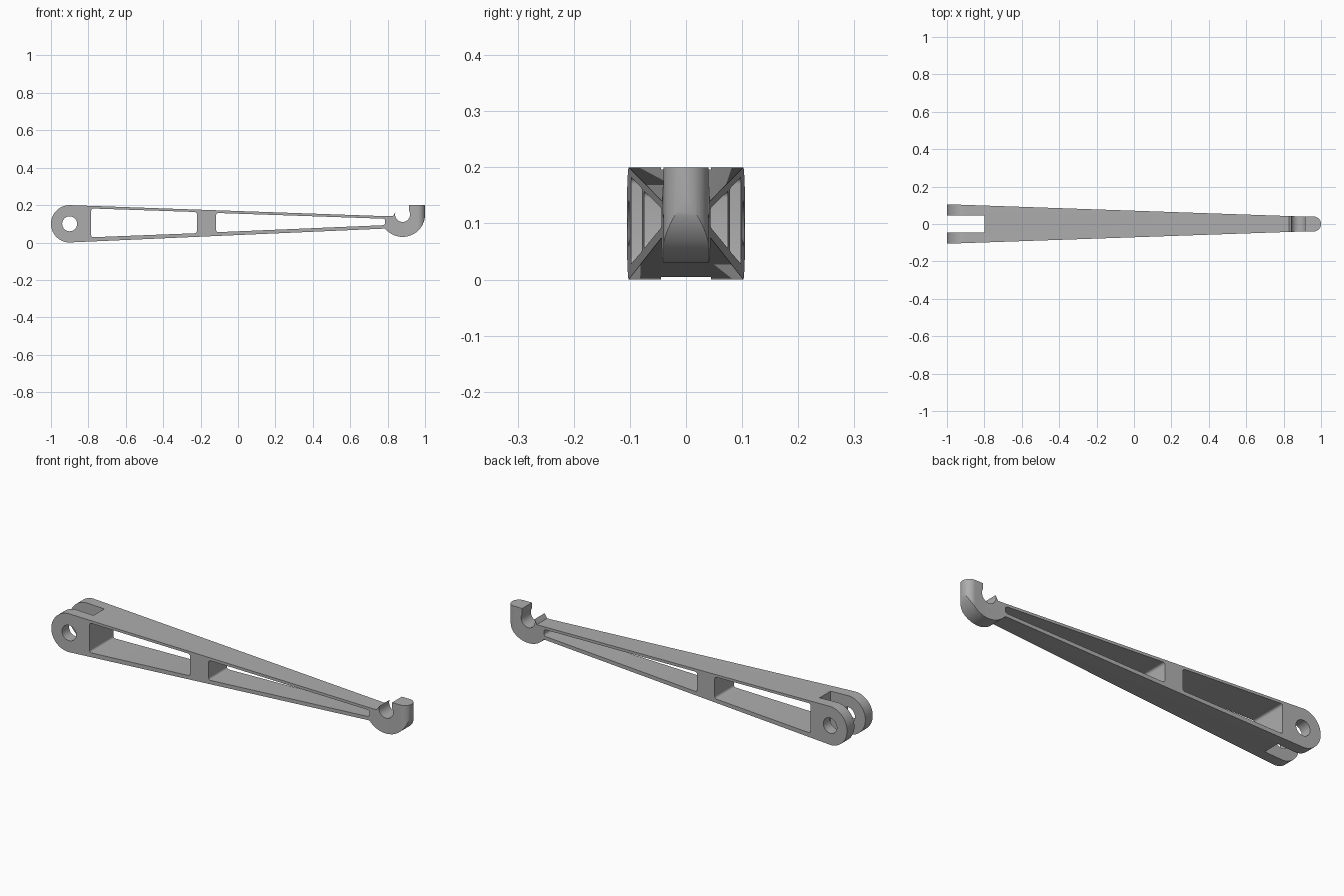
import bpy, bmesh
from math import cos, sin, radians

if "Cube" in bpy.data.objects:
    bpy.data.objects.remove(bpy.data.objects["Cube"], do_unlink=True)

grey = bpy.data.materials.new("plain grey")
grey.use_nodes = True
colour = (0.42, 0.42, 0.42, 1)
grey.diffuse_color = colour
grey.node_tree.nodes["Principled BSDF"].inputs["Base Color"].default_value = colour


def arc(cx, cy, r, start, end, steps):
    angles = [radians(start + (end - start) * i / steps) for i in range(steps + 1)]
    return [(cx + r * cos(a), cy + r * sin(a)) for a in angles]


def prism(name, points, axis, low, high, fillet=0):
    """Extrude an outline along y or z, optionally rounding its corners."""
    place = (lambda p, d: (p[0], d, p[1])) if axis == "y" else (lambda p, d: (p[0], p[1], d))
    bm = bmesh.new()
    a = [bm.verts.new(place(p, low)) for p in points]
    b = [bm.verts.new(place(p, high)) for p in points]
    n = len(points)
    bm.faces.new(a)
    bm.faces.new(b[::-1])
    for i in range(n):
        bm.faces.new((a[i], b[i], b[(i + 1) % n], a[(i + 1) % n]))
    bmesh.ops.recalc_face_normals(bm, faces=bm.faces)
    if fillet:
        sides = [e for e in bm.edges if {v in a for v in e.verts} == {True, False}]
        bmesh.ops.bevel(bm, geom=sides, offset=fillet, segments=5, profile=0.5, affect="EDGES")
    mesh = bpy.data.meshes.new(name)
    bm.to_mesh(mesh)
    bm.free()
    mesh.materials.append(grey)
    obj = bpy.data.objects.new(name, mesh)
    bpy.context.collection.objects.link(obj)
    return obj


def carve(target, tool, operation="DIFFERENCE"):
    tool.hide_render = True
    mod = target.modifiers.new(tool.name, "BOOLEAN")
    mod.operation, mod.solver, mod.object = operation, "EXACT", tool
    bpy.ops.object.select_all(action="DESELECT")
    bpy.context.view_layer.objects.active = target
    target.select_set(True)
    bpy.ops.object.modifier_apply(modifier=mod.name)
    bpy.data.objects.remove(tool, do_unlink=True)


# Side outline: round eye, tapering beam and hook
outline = arc(-0.9, 0.1, 0.1, 92, 267, 40)
outline += arc(0.88, 0.15, 0.12, 219, 360, 40)
outline += [(1.0, 0.2), (0.914, 0.2)]
outline += arc(0.88, 0.15, 0.04, 32, -200, 40)
outline += [(0.828, 0.1405), (0.8, 0.1405)]
arm = prism("lever_arm", outline, "y", -0.2, 0.2)

# Plan outline: wide at the eye, narrow with a round end at the hook
plan = [(-1.1, 0.109), (-1.1, -0.109), (0.9, -0.04)]
plan += arc(0.96, 0, 0.04, -90, 90, 24) + [(0.9, 0.04)]
carve(arm, prism("plan_taper", plan, "z", -0.1, 0.4), "INTERSECT")

# Fork slot and pin hole
slot = [(-1.2, -0.045), (-0.8, -0.045), (-0.8, 0.045), (-1.2, 0.045)]
carve(arm, prism("fork_slot", slot, "z", -0.1, 0.4))
carve(arm, prism("pin_hole", arc(-0.9, 0.1, 0.04, 0, 350, 35), "y", -0.3, 0.3))

# Two rounded windows through the beam
windows = {
    "wide_window": [(-0.785, 0.028), (-0.22, 0.05), (-0.22, 0.163), (-0.785, 0.182)],
    "narrow_window": [(-0.117, 0.055), (0.787, 0.093), (0.787, 0.127), (-0.117, 0.158)],
}
for name, points in windows.items():
    carve(arm, prism(name, points, "y", -0.3, 0.3, fillet=0.012))

bpy.ops.object.shade_smooth_by_angle(angle=radians(30))
